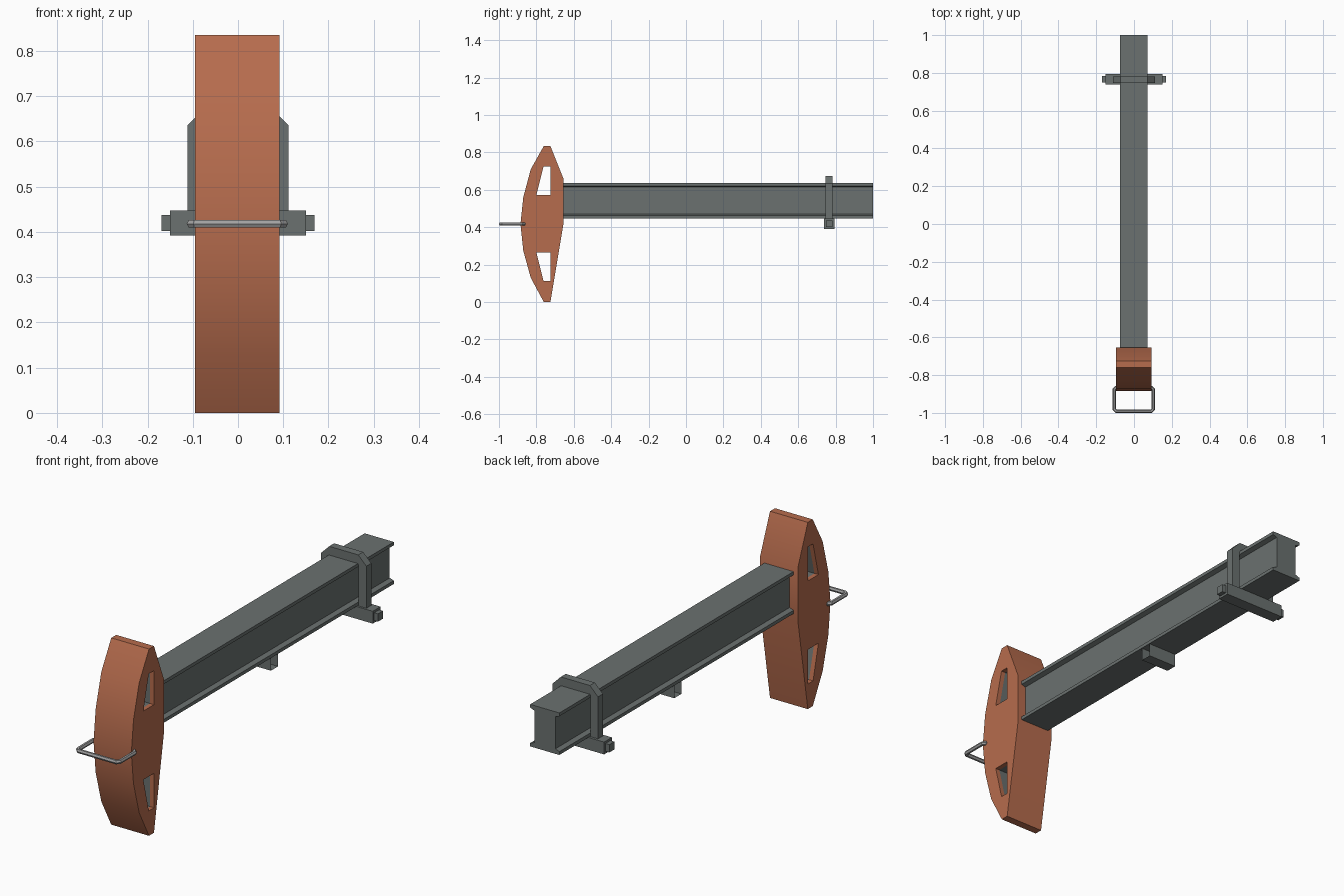
import bpy, bmesh, math
from mathutils import Vector

if "Cube" in bpy.data.objects:
    bpy.data.objects.remove(bpy.data.objects["Cube"])


def material(name, rgb):
    m = bpy.data.materials.new(name)
    m.diffuse_color = (*rgb, 1)
    m.use_nodes = True
    m.node_tree.nodes["Principled BSDF"].inputs["Base Color"].default_value = m.diffuse_color
    return m


ORANGE = material("rust_orange", (0.47, 0.15, 0.075))
STEEL = material("dark_steel", (0.145, 0.165, 0.16))
LIGHT = material("light_steel", (0.36, 0.36, 0.36))
CX = -0.0015  # small sideways offset of head, beam and handle


def finish(bm, name, *mats):
    bmesh.ops.recalc_face_normals(bm, faces=bm.faces)
    me = bpy.data.meshes.new(name)
    bm.to_mesh(me)
    bm.free()
    ob = bpy.data.objects.new(name, me)
    bpy.context.collection.objects.link(ob)
    for m in mats:
        me.materials.append(m)
    return ob


def prism_y(name, profile, y0, y1, mat):
    """Extrude an (x, z) outline along y."""
    bm = bmesh.new()
    f = bm.faces.new([bm.verts.new((x, y0, z)) for x, z in profile])
    ext = bmesh.ops.extrude_face_region(bm, geom=[f])["geom"]
    bmesh.ops.translate(bm, vec=(0, y1 - y0, 0),
                        verts=[v for v in ext if isinstance(v, bmesh.types.BMVert)])
    return finish(bm, name, mat)


def mirrored(half, cx=0.0):
    """Complete a right-half outline about x = cx."""
    return [(cx + x, z) for x, z in half] + [(cx - x, z) for x, z in reversed(half)]


def rect(w, z0, z1):
    return mirrored([(w, z0), (w, z1)])


# Hammer head: side outline with two through windows
outline = [(-.76, .835), (-.725, .835), (-.655, .66), (-.655, .42), (-.725, 0),
           (-.76, 0), (-.83, .13), (-.87, .275), (-.885, .418), (-.87, .56), (-.83, .71)]
upper_window = [(-.762, .725), (-.725, .725), (-.725, .573), (-.80, .573)]
lower_window = [(-.762, .112), (-.725, .112), (-.725, .266), (-.80, .266)]
X0, X1 = -0.095, 0.092
bm = bmesh.new()
edges = []
for loop in (outline, upper_window, lower_window):
    vs = [bm.verts.new((X0, y, z)) for y, z in loop]
    edges += [bm.edges.new((vs[i - 1], vs[i])) for i in range(len(vs))]
bmesh.ops.triangle_fill(bm, use_beauty=True, use_dissolve=False, edges=edges,
                        normal=Vector((-1, 0, 0)))
ext = bmesh.ops.extrude_face_region(bm, geom=bm.faces[:])["geom"]
bmesh.ops.translate(bm, vec=(X1 - X0, 0, 0),
                    verts=[v for v in ext if isinstance(v, bmesh.types.BMVert)])
# steel lining deeper inside the windows
for x in (X0 + .02, X1 - .02):
    bmesh.ops.bisect_plane(bm, geom=bm.verts[:] + bm.edges[:] + bm.faces[:],
                           plane_co=(x, 0, 0), plane_no=(1, 0, 0))
for f in bm.faces:
    c = f.calc_center_median()
    if abs(c.x - CX) < .05 and -.81 < c.y < -.72 and .1 < c.z < .735:
        f.material_index = 1
head = finish(bm, "hammer_head", ORANGE, STEEL)
bpy.context.view_layer.objects.active = head
head.select_set(True)
bpy.ops.object.shade_smooth_by_angle(angle=math.radians(25))
head.select_set(False)

# I-beam shaft
prism_y("beam_shaft", mirrored([(.072, .448), (.072, .463), (.052, .47),
                                (.052, .614), (.072, .621), (.072, .636)], CX),
        -.66, 1.0, STEEL)

# Clamp near the end: strap, cross bar and end bolts
prism_y("clamp_strap", mirrored([(.074, .44), (.112, .44), (.112, .635),
                                 (.072, .675), (0, .675)])[:5] +
        [(-.072, .675), (-.112, .635), (-.112, .44), (-.074, .44),
         (-.074, .632), (.074, .632)], .747, .782, STEEL)
prism_y("clamp_bar", rect(.15, .392, .447), .738, .793, STEEL)
prism_y("clamp_bolt", rect(.169, .402, .437), .748, .783, STEEL)

# Stop block under the beam, open at its two sides
bm = bmesh.new()
rows = [[bm.verts.new((x, y, z)) for x in (CX - .07, CX + .07)]
        for y, z in ((.135, .45), (.135, .39), (.185, .39), (.185, .45))]
for a, b in zip(rows, rows[1:]):
    bm.faces.new((a[0], a[1], b[1], b[0]))
finish(bm, "stop_block", STEEL)

# Front handle loop: six-sided rod swept along a chamfered path
half = [(.085, -.866), (.094, -.866), (.103, -.876), (.103, -.98), (.093, -.991)]
curve = bpy.data.curves.new("handle_path", "CURVE")
curve.dimensions = "3D"
curve.bevel_depth = .0095
curve.bevel_resolution = 1
curve.use_fill_caps = True
path = mirrored(half, CX)
sp = curve.splines.new("POLY")
sp.points.add(len(path) - 1)
for p, (x, y) in zip(sp.points, path):
    p.co = (x, y, .418, 1)
sp.use_smooth = False
rod = bpy.data.objects.new("front_handle", curve)
bpy.context.collection.objects.link(rod)
curve.materials.append(LIGHT)
